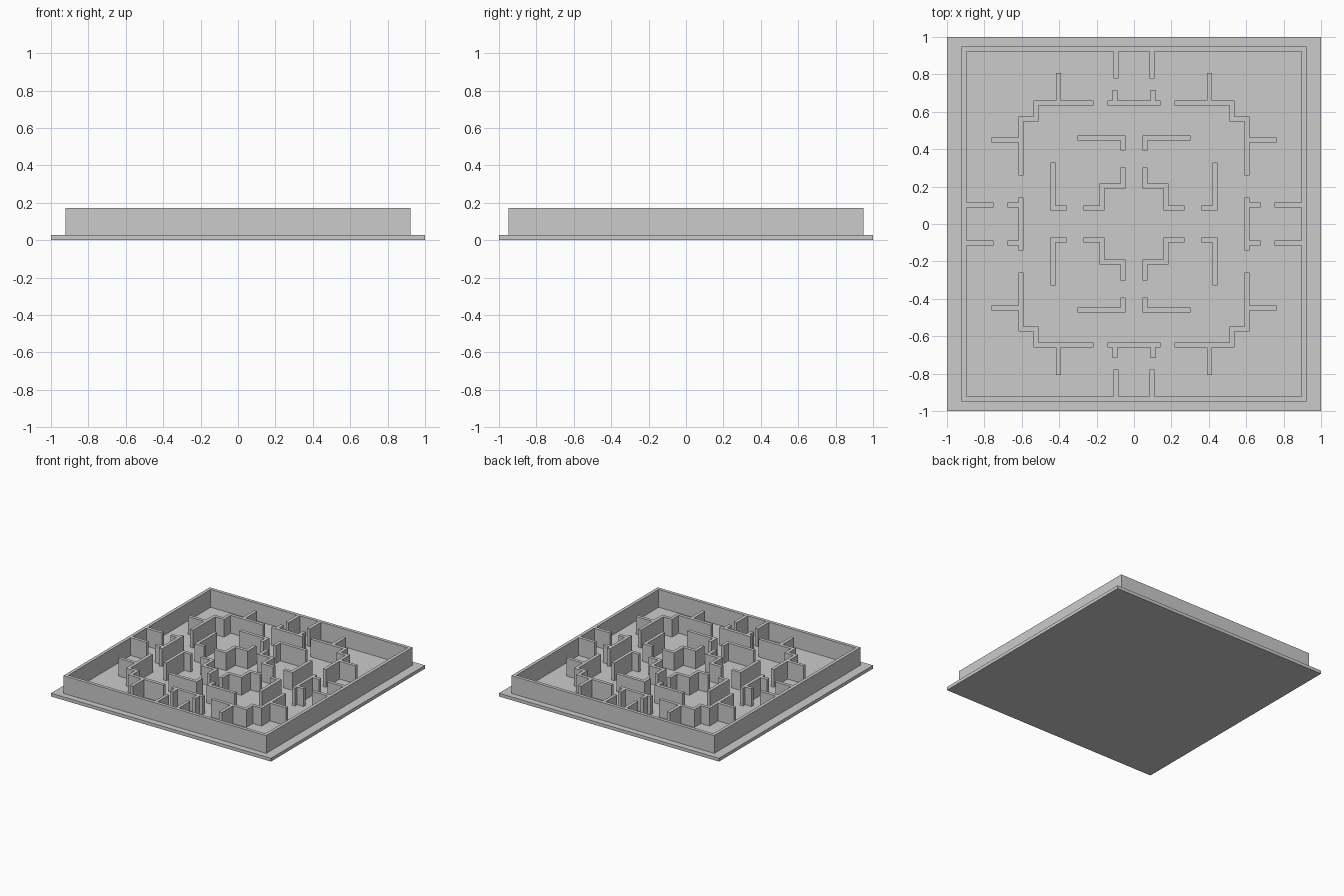
import bpy, bmesh
from mathutils import Vector

if "Cube" in bpy.data.objects:
    bpy.data.objects.remove(bpy.data.objects["Cube"])

BASE_TOP, WALL_TOP, T = 0.027, 0.173, 0.027   # slab height, wall height, wall thickness
ALL = [(1, 1), (-1, 1), (1, -1), (-1, -1)]


def finish(name, bm):
    bmesh.ops.recalc_face_normals(bm, faces=bm.faces)
    me = bpy.data.meshes.new(name)
    bm.to_mesh(me)
    bm.free()
    ob = bpy.data.objects.new(name, me)
    bpy.context.collection.objects.link(ob)
    return ob


def outline(path, closed):
    """Left and right mitred outlines of a centreline with square corners."""
    pts = [Vector(p) for p in path]
    n, left, right = len(pts), [], []
    for i, p in enumerate(pts):
        normals = []
        for a, b in ((i - 1, i), (i, i + 1)):
            if closed or (a >= 0 and b < n):
                d = (pts[b % n] - pts[a % n]).normalized()
                normals.append(Vector((-d.y, d.x)))
        off = sum(normals, Vector((0, 0))) * T / 2   # right-angle mitre
        left.append(p + off)
        right.append(p - off)
    return left, right


def walls(name, paths, signs=ALL, closed=False):
    """Standing walls along each path, repeated for every mirror sign pair."""
    bm = bmesh.new()
    for sx, sy in signs:
        for path in paths:
            left, right = outline(path, closed)
            rings = [[bm.verts.new((p.x * sx, p.y * sy, z)) for p in side]
                     for side in (left, right) for z in (BASE_TOP, WALL_TOP)]
            lb, lt, rb, rt = rings
            n = len(path)
            for i in range(n if closed else n - 1):
                j = (i + 1) % n
                for a, b in ((lb, lt), (lt, rt), (rt, rb), (rb, lb)):
                    bm.faces.new((a[i], a[j], b[j], b[i]))
            if not closed:
                for i in (0, n - 1):
                    bm.faces.new((lb[i], lt[i], rt[i], rb[i]))
    return finish(name, bm)


# base slab
bm = bmesh.new()
bmesh.ops.create_cube(bm, size=1)
for v in bm.verts:
    v.co = (v.co.x * 2, v.co.y * 2, (v.co.z + 0.5) * BASE_TOP)
finish("base_slab", bm)

# perimeter wall and its inward entry walls
walls("perimeter_wall", [[(-.9085, -.936), (.9085, -.936), (.9085, .936), (-.9085, .936)]],
      [(1, 1)], closed=True)
walls("entry_walls", [[(.097, .922), (.097, .778)], [(.895, .101), (.751, .101)]])

# gate brackets: bar across each side with two short outward stubs
walls("gate_bars_front_back", [[(-.142, .647), (.142, .647)]], [(1, 1), (1, -1)])
walls("gate_bars_sides", [[(.604, -.142), (.604, .142)]], [(1, 1), (-1, 1)])
walls("gate_stubs", [[(.101, .66), (.101, .717)], [(.6175, .101), (.676, .101)]])

# stepped ring corners with outward spurs
walls("ring_corners", [[(.217, .647), (.524, .647), (.524, .5615), (.604, .5615), (.604, .26)]])
walls("ring_spurs", [[(.404, .66), (.404, .807)], [(.6175, .45), (.762, .45)]])

# inner maze walls
walls("middle_long_walls", [[(.302, .46), (.0585, .46), (.0585, .393)]])
walls("middle_side_walls", [[(.433, .329), (.433, .0855), (.361, .0855)]])
walls("core_corners", [[(.0585, .302), (.0585, .2035), (.171, .2035), (.171, .0855), (.27, .0855)]])
